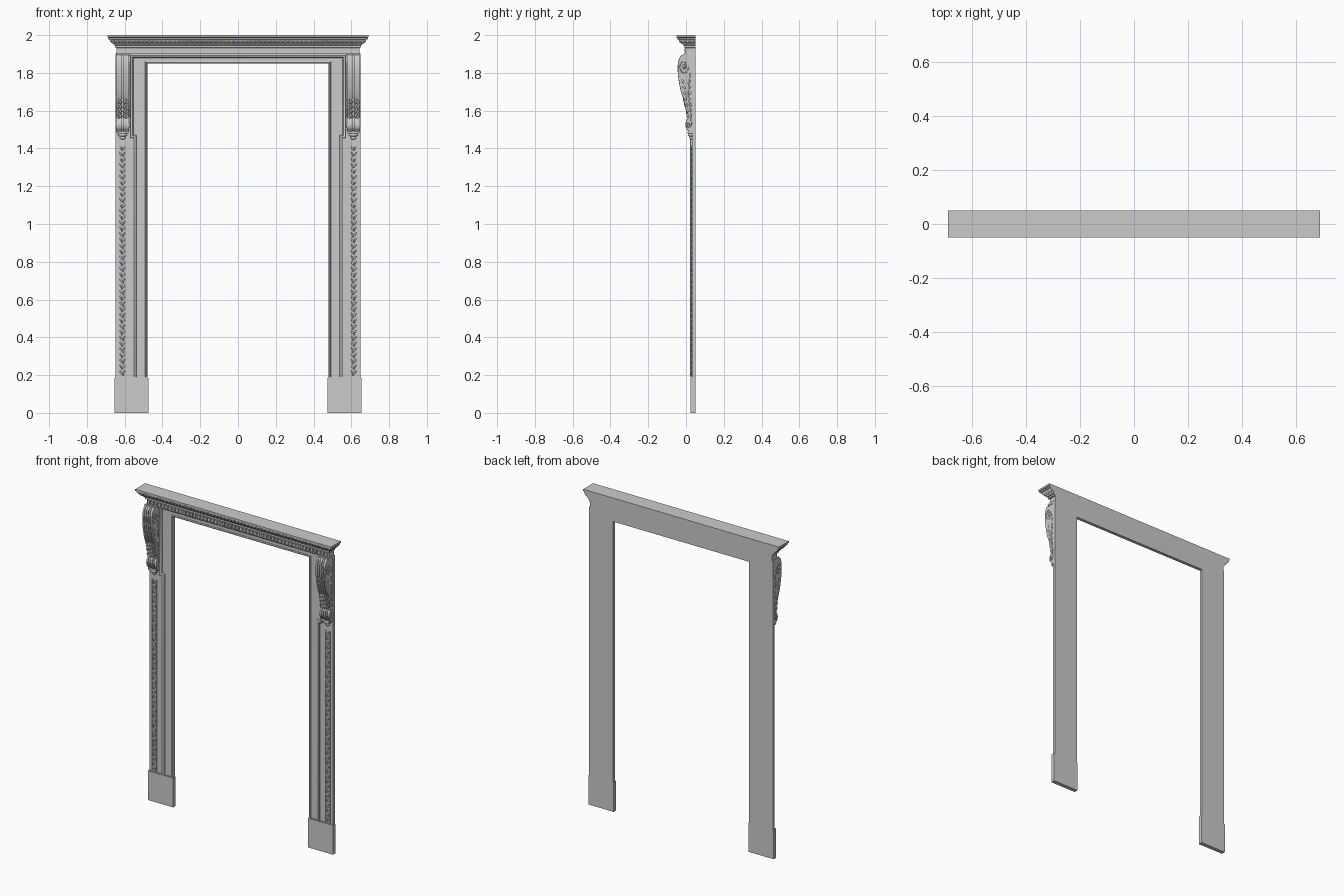
import bpy, bmesh, math
from mathutils import Vector, Matrix, Euler

if "Cube" in bpy.data.objects:
    bpy.data.objects.remove(bpy.data.objects["Cube"])

BACK, FACE = 0.05, 0.032


def finish(name, bm, mirror=False, smooth=True):
    bmesh.ops.recalc_face_normals(bm, faces=bm.faces)
    me = bpy.data.meshes.new(name)
    bm.to_mesh(me)
    bm.free()
    ob = bpy.data.objects.new(name, me)
    bpy.context.collection.objects.link(ob)
    if mirror:
        m = ob.modifiers.new("Mirror", 'MIRROR')
        m.use_mirror_merge = False
    if smooth:
        bpy.ops.object.select_all(action='DESELECT')
        ob.select_set(True)
        bpy.context.view_layer.objects.active = ob
        bpy.ops.object.shade_smooth_by_angle(angle=math.radians(35))
    return ob


def box(bm, x0, x1, y0, y1, z0, z1):
    m = Matrix.Translation(((x0+x1)/2, (y0+y1)/2, (z0+z1)/2)) @ Matrix.Diagonal((x1-x0, y1-y0, z1-z0, 1))
    bmesh.ops.create_cube(bm, size=1, matrix=m)


def blob(bm, loc, size, rot=(0, 0, 0), sub=2):
    m = Matrix.Translation(loc) @ Euler(rot).to_matrix().to_4x4() @ Matrix.Diagonal((*size, 1))
    bmesh.ops.create_icosphere(bm, subdivisions=sub, radius=1, matrix=m)


def prism(bm, pts, a, b, place):
    """Closed outline extruded from a to b; place(u, v, depth) gives a 3D point."""
    r0 = [bm.verts.new(place(u, v, a)) for u, v in pts]
    r1 = [bm.verts.new(place(u, v, b)) for u, v in pts]
    bm.faces.new(r0)
    bm.faces.new(r1[::-1])
    for i in range(len(pts)):
        j = (i+1) % len(pts)
        bm.faces.new((r0[i], r0[j], r1[j], r1[i]))


def spline(pts, n=5):
    p = [Vector(q) for q in pts]
    p = [p[0]] + p + [p[-1]]
    out = []
    for i in range(1, len(p)-2):
        a, b, c, d = p[i-1:i+3]
        for k in range(n):
            t = k/n
            out.append(0.5*(2*b + (c-a)*t + (2*a-5*b+4*c-d)*t*t + (3*b-a-3*c+d)*t**3))
    return out + [p[-1]]


def moulding(name, path, profile):
    """Sweep (outward offset, y) along an x-z path with mitred corners."""
    bm = bmesh.new()
    p = [Vector(q) for q in path]
    nor = []
    for a, b in zip(p, p[1:]):
        d = (b-a).normalized()
        nor.append(Vector((d.y, -d.x)))
    rings = []
    for i, q in enumerate(p):
        n1, n2 = nor[max(i-1, 0)], nor[min(i, len(nor)-1)]
        m = (n1+n2)/(1+n1.dot(n2))
        rings.append([bm.verts.new((q.x+m.x*s, y, q.y+m.y*s)) for s, y in profile])
    for r, s in zip(rings, rings[1:]):
        for k in range(len(r)-1):
            bm.faces.new((r[k], r[k+1], s[k+1], s[k]))
    bm.faces.new(rings[0])
    bm.faces.new(rings[-1])
    finish(name, bm)


def tube(name, pts, radius):
    cu = bpy.data.curves.new(name, 'CURVE')
    cu.dimensions = '3D'
    cu.bevel_depth, cu.bevel_resolution, cu.use_fill_caps = radius, 1, True
    sp = cu.splines.new('POLY')
    sp.points.add(len(pts)-1)
    for q, co in zip(sp.points, pts):
        q.co = (*co, 1)
    ob = bpy.data.objects.new(name, cu)
    bpy.context.collection.objects.link(ob)
    bpy.ops.object.select_all(action='DESELECT')
    ob.select_set(True)
    bpy.context.view_layer.objects.active = ob
    bpy.ops.object.convert(target='MESH')
    m = bpy.context.object.modifiers.new("Mirror", 'MIRROR')
    m.use_mirror_merge = False


# Flat door-frame slab (legs and head)
bm = bmesh.new()
prism(bm, [(-.648, .19), (-.648, 1.9), (.648, 1.9), (.648, .19), (.48, .19), (.48, 1.85), (-.48, 1.85), (-.48, .19)],
      FACE, BACK, lambda u, v, d: (u, d, v))
finish("frame_slab", bm, smooth=False)

# Plinth blocks
bm = bmesh.new()
box(bm, .475, .653, .025, BACK, 0, .186)
box(bm, .478, .65, .028, BACK, .186, .19)
finish("plinth", bm, True, False)

# Eared outer moulding and inner opening bead
half = [(.545, .19), (.545, 1.463), (.563, 1.463), (.563, 1.888)]
moulding("outer_architrave", half + [(-x, z) for x, z in half[::-1]],
         [(.010, .036), (.010, .024), (.005, .021), (.001, .024), (-.004, .025), (-.008, .030), (-.010, .036)])
half = [(.486, .19), (.486, 1.856)]
moulding("inner_bead", half + [(-x, z) for x, z in half[::-1]],
         [(.006, .036), (.005, .029), (0, .026), (-.005, .029), (-.0065, .036)])

# Cornice: stacked rectangles following the stepped profile
bm = bmesh.new()
prof = [(-.008, 1.90), (-.008, 1.932), (0, 1.935), (0, 1.945), (.006, 1.947), (.009, 1.954), (.016, 1.961),
        (.025, 1.967), (.029, 1.975), (.035, 1.978), (.035, 1.986), (.04, 1.989), (.04, 2.0)]
prev = None
for d, z in prof:
    w, y = .65+d, -.01-d
    ring = [bm.verts.new(c) for c in ((-w, BACK, z), (-w, y, z), (w, y, z), (w, BACK, z))]
    if prev:
        for k in range(4):
            bm.faces.new((prev[k], prev[(k+1) % 4], ring[(k+1) % 4], ring[k]))
    else:
        bm.faces.new(ring)
    prev = ring
bm.faces.new(prev)
finish("cornice", bm)

# Dentils under the cornice
bm = bmesh.new()
for i in range(51):
    x = -.625 + i*.025
    box(bm, x-.008, x+.008, -.009, .01, 1.908, 1.93)
finish("dentils", bm, smooth=False)

# Carved leaf row on the cornice
bm = bmesh.new()
for i in range(56):
    x = -.66 + i*.024
    blob(bm, (x, -.027, 1.963), (.009, .005, .013), (.95, 0, 0))
    blob(bm, (x, -.046, 1.982), (.007, .003, .004), sub=1)
for s in (-1, 1):
    for i in range(3):
        blob(bm, (s*.667, -.015+i*.024, 1.963), (.005, .009, .013), (0, s*.95, 0))
        blob(bm, (s*.686, -.03+i*.024, 1.982), (.003, .007, .004), sub=1)
finish("cornice_leaves", bm)

# Carved vine strip on each leg
bm = bmesh.new()
n = 40
for i in range(n):
    z, s = .212 + i*(1.40-.212)/(n-1), (-1)**i
    blob(bm, (.612+s*.006, .031, z), (.005, .005, .014), (0, s*.7, 0))
    blob(bm, (.612-s*.008, .031, z+.004), (.0045, .004, .010), (0, -s*.5, 0))
    blob(bm, (.612-s*.004, .029, z-.010), (.005, .004, .005), sub=1)
finish("vine_carving", bm, True)
bm = bmesh.new()
for x in (.595, .627):
    box(bm, x, x+.002, .029, .036, .195, 1.415)
finish("vine_border", bm, True, False)

# Corbel body and raised ribs from an S-shaped side profile
cx = .611
front = spline([(0, 1.90), (-.028, 1.89), (-.042, 1.855), (-.044, 1.81), (-.039, 1.76), (-.027, 1.70), (-.010, 1.65),
                (.004, 1.60), (.010, 1.565), (.001, 1.548), (-.004, 1.527), (.0, 1.507), (.012, 1.493), (.016, 1.485)], 4)


def slab(bm, x0, x1, inset):
    pts = [(p.x+inset, p.y) for p in front] + [(.04, 1.485), (.04, 1.90)]
    prism(bm, pts, x0, x1, lambda u, v, d: (d, u, v))


bm = bmesh.new()
slab(bm, cx-.031, cx+.031, .008)
finish("corbel_body", bm, True)
bm = bmesh.new()
for a, b, inset in ((-.034, -.024, .001), (-.016, -.012, .004), (-.005, .005, 0), (.012, .016, .004), (.024, .034, .001)):
    slab(bm, cx+a, cx+b, inset)
box(bm, cx-.037, cx+.037, -.014, .04, 1.888, 1.902)
finish("corbel_ribs", bm, True)

# Corbel side scrolls
for side in (-1, 1):
    x = cx + side*.034
    path = []
    for k in range(31):
        a = k/30*math.tau*1.5
        r = .005 + .022*k/30
        path.append((x, -.012 + r*math.cos(a+math.pi), 1.835 + 1.5*r*math.sin(a+math.pi)))
    path += [(x, p.x, p.y) for p in spline([(.022, 1.79), (.016, 1.73), (.014, 1.67), (.024, 1.60), (.027, 1.555)], 4)]
    for k in range(19):
        a = k/18*math.tau*1.25
        r = .017 - .013*k/18
        path.append((x, .012 + r*math.cos(a-.2), 1.527 - r*math.sin(a-.2)))
    tube("corbel_scroll", path, .0028)

# Acanthus leaves on the corbel's sides and lower front
bm = bmesh.new()
for side in (-1, 1):
    for i in range(7):
        t = i/6
        y, z = -.012 + .026*t, 1.755 - .18*t
        blob(bm, (cx+side*.033, y-.004, z), (.004, .006, .015), (.6, 0, 0))
        blob(bm, (cx+side*.033, y+.03-.008*t, z), (.003, .005, .016), (-.6, 0, 0))
    blob(bm, (cx+side*.033, -.012, 1.835), (.005, .007, .010))
    blob(bm, (cx+side*.033, .012, 1.527), (.005, .006, .006))
for z, y in ((1.655, -.010), (1.63, -.003), (1.605, .004), (1.58, .008)):
    blob(bm, (cx, y, z), (.008, .006, .016), (.3, 0, 0))
    for s in (-1, 1):
        blob(bm, (cx+s*.013, y+.002, z-.006), (.006, .006, .017), (.3, s*.5, 0))
        blob(bm, (cx+s*.024, y+.003, z-.012), (.006, .005, .012), (.3, s*.7, 0))
finish("corbel_leaves", bm, True)

# Pendant drop under the corbel
bm = bmesh.new()
box(bm, cx-.028, cx+.028, .008, .04, 1.478, 1.49)
blob(bm, (cx, .028, 1.472), (.024, .018, .011), sub=3)
blob(bm, (cx, .03, 1.458), (.015, .011, .012), sub=3)
finish("corbel_pendant", bm, True)
